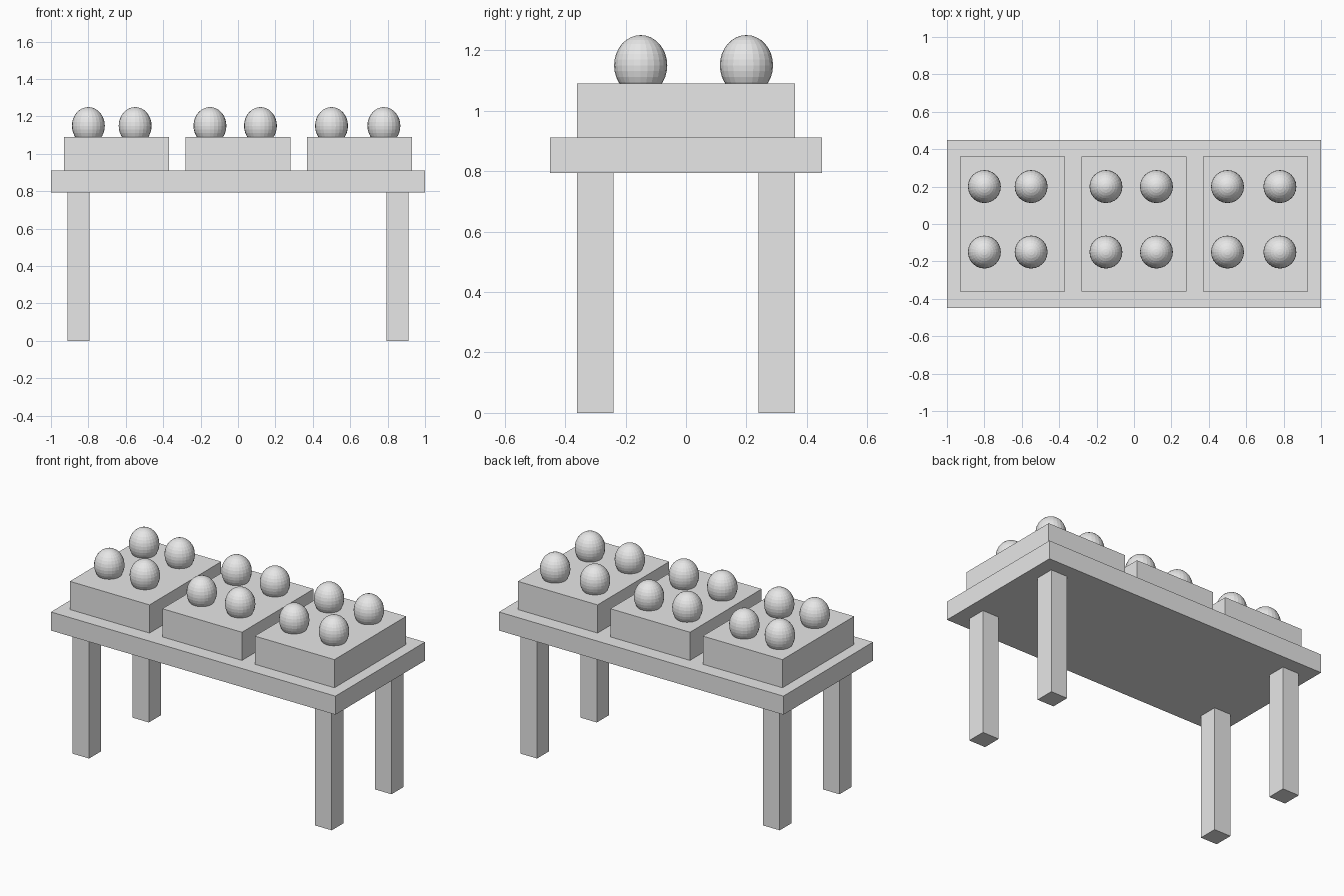
import bpy

old = bpy.data.objects.get("Cube")
if old:
    bpy.data.objects.remove(old, do_unlink=True)

grey = bpy.data.materials.new("light grey")
grey.use_nodes = True
colour = (0.8, 0.8, 0.8, 1)
grey.diffuse_color = colour
grey.node_tree.nodes["Principled BSDF"].inputs["Base Color"].default_value = colour


def finish(name, scale):
    obj = bpy.context.object
    obj.name = name
    obj.scale = scale
    bpy.ops.object.transform_apply(location=False, rotation=False, scale=True)
    obj.data.materials.append(grey)
    return obj


def box(name, centre, size):
    bpy.ops.mesh.primitive_cube_add(size=1, location=centre)
    return finish(name, size)


def fruit(name, centre):
    bpy.ops.mesh.primitive_uv_sphere_add(segments=24, ring_count=16, radius=1, location=centre)
    return finish(name, (0.088, 0.088, 0.1))


# Table
box("table_top", (0, 0, 0.852), (2, 0.9, 0.118))
for x, side in ((-0.853, "right"), (0.853, "left")):
    for y, end in ((-0.3, "front"), (0.3, "back")):
        box(f"{end}_{side}_leg", (x, y, 0.397), (0.116, 0.12, 0.794))

# Three crates, each with four round fruits sunk into the top
crates = {
    "right": (-0.65, (-0.80, -0.55)),
    "middle": (0, (-0.15, 0.12)),
    "left": (0.65, (0.50, 0.78)),
}
for side, (cx, fruit_xs) in crates.items():
    box(f"{side}_crate", (cx, 0, 1.0), (0.56, 0.72, 0.18))
    for x in fruit_xs:
        for y in (-0.15, 0.20):
            fruit(f"{side}_fruit", (x, y, 1.15))
